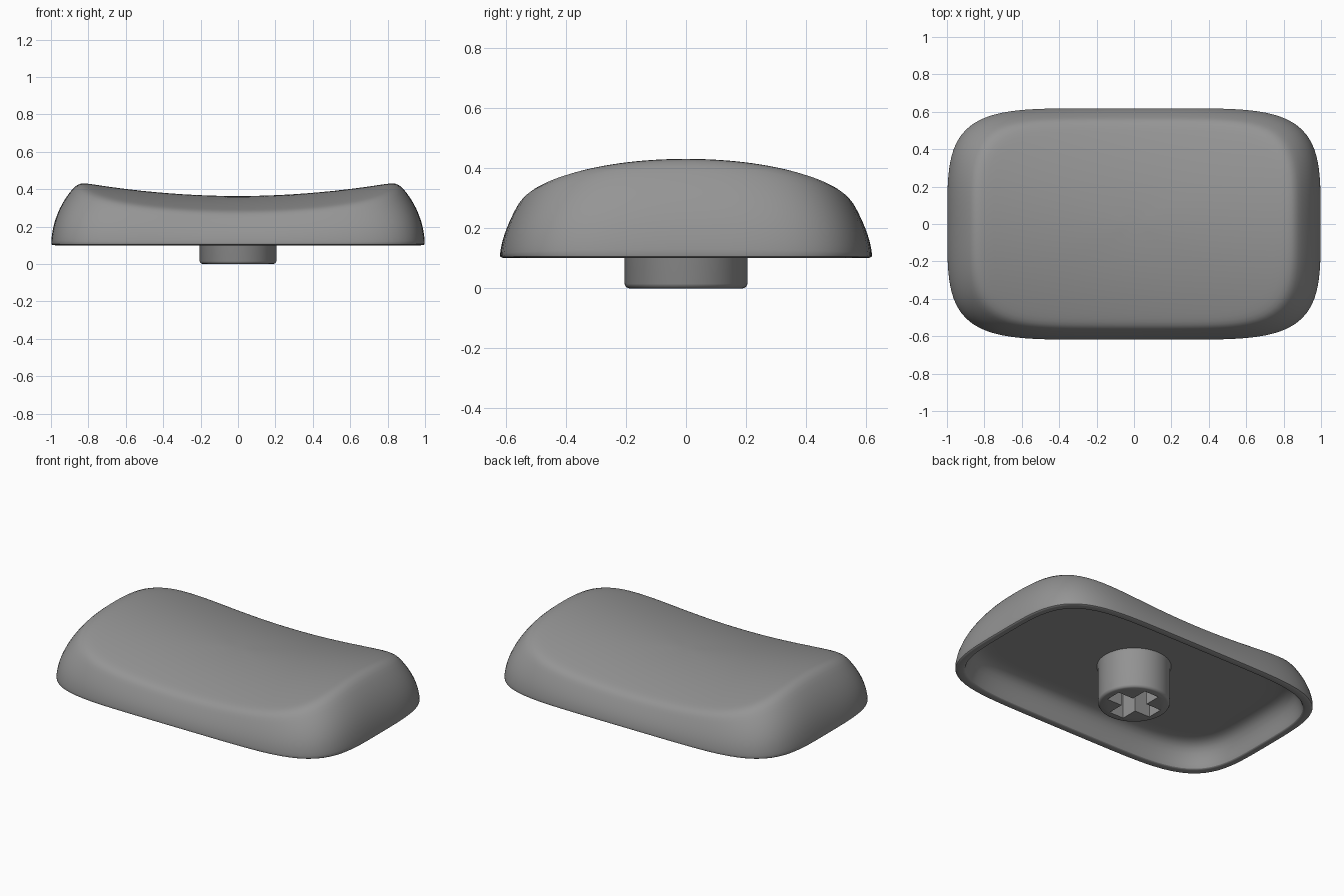
import bpy, bmesh, math

if "Cube" in bpy.data.objects:
    bpy.data.objects.remove(bpy.data.objects["Cube"])

gray = bpy.data.materials.new("gray plastic")
gray.diffuse_color = (0.3, 0.3, 0.3, 1)
gray.use_nodes = True
gray.node_tree.nodes["Principled BSDF"].inputs["Base Color"].default_value = gray.diffuse_color
SIDES = 64


def outline(a, b):
    """Rounded rectangle with bulging ends, half sizes a and b."""
    pts = []
    for i in range(SIDES):
        t = 2 * math.pi * i / SIDES
        c, s = math.cos(t), math.sin(t)
        # distance from centre along the stretched direction, found by bisection
        lo, hi = 0.0, 2.0
        for _ in range(40):
            r = (lo + hi) / 2
            if abs(r * c) ** 6 + abs(r * s) ** 4 < 1:
                lo = r
            else:
                hi = r
        pts.append((a * lo * c, b * lo * s))
    return pts


def top_height(x, y):
    """Scooped along x, domed along y."""
    return 0.363 + 0.105 * x * x - 0.28 * y * y


def finish(bm, name):
    bmesh.ops.recalc_face_normals(bm, faces=bm.faces)
    mesh = bpy.data.meshes.new(name)
    bm.to_mesh(mesh)
    bm.free()
    obj = bpy.data.objects.new(name, mesh)
    bpy.context.collection.objects.link(obj)
    mesh.materials.append(gray)
    return obj


def smooth(obj):
    bpy.ops.object.select_all(action='DESELECT')
    obj.select_set(True)
    bpy.context.view_layer.objects.active = obj
    bpy.ops.object.shade_smooth_by_angle(angle=math.radians(40))


# Cap shell: rings from the ceiling, down the inside, round the rim, up and over
rings = []
for inset, z in ((0.6, 0.25), (0.2, 0.25), (0.15, 0.25), (0.1, 0.235), (0.07, 0.19),
                 (0.052, 0.12), (0.048, 0.104), (0.04, 0.1), (0.012, 0.1), (0.002, 0.104)):
    k = min(inset, 0.25)
    rings.append([(x, y, z) for x, y in outline(1 - inset, 0.62 - k)])
for s in (0.06, 0.25, 0.45, 0.65, 0.82, 0.96):
    f = s * s
    rings.append([(x, y, 0.1 + (top_height(x, y) - 0.1) * s)
                  for x, y in outline(1 - 0.15 * f, 0.62 - 0.07 * f)])
for r in (0.955, 0.88, 0.76, 0.6, 0.42, 0.24, 0.08):
    rings.append([(x, y, top_height(x, y)) for x, y in outline(0.86 * r, 0.55 * r)])

bm = bmesh.new()
loops = [[bm.verts.new(p) for p in ring] for ring in rings]
for low, high in zip(loops, loops[1:]):
    for i in range(SIDES):
        j = (i + 1) % SIDES
        bm.faces.new((low[i], low[j], high[j], high[i]))
bm.faces.new(loops[0])
bm.faces.new(loops[-1])
cap = finish(bm, "cap_shell")
sub = cap.modifiers.new("smooth", 'SUBSURF')
sub.levels = sub.render_levels = 1
smooth(cap)

# Round stem with softened lower edge, flared slightly into the ceiling
bm = bmesh.new()
profile = ((0.19, 0.0), (0.199, 0.004), (0.205, 0.015), (0.205, 0.235), (0.21, 0.246), (0.215, 0.27))
loops = [[bm.verts.new((r * math.cos(2 * math.pi * i / SIDES),
                        r * math.sin(2 * math.pi * i / SIDES), z)) for i in range(SIDES)]
         for r, z in profile]
for low, high in zip(loops, loops[1:]):
    for i in range(SIDES):
        j = (i + 1) % SIDES
        bm.faces.new((low[i], low[j], high[j], high[i]))
bm.faces.new(loops[0])
bm.faces.new(loops[-1])
stem = finish(bm, "stem")

# Cross-shaped socket cut into the stem
bm = bmesh.new()
L, W = 0.155, 0.05
cross = [(L, -W), (L, W), (W, W), (W, L), (-W, L), (-W, W),
         (-L, W), (-L, -W), (-W, -W), (-W, -L), (W, -L), (W, -W)]
base = bm.faces.new([bm.verts.new((x, y, -0.05)) for x, y in cross])
grown = bmesh.ops.extrude_face_region(bm, geom=[base])
bmesh.ops.translate(bm, vec=(0, 0, 0.28),
                    verts=[v for v in grown["geom"] if isinstance(v, bmesh.types.BMVert)])
cutter = finish(bm, "socket_cutter")
cutter.hide_render = True
cutter.hide_viewport = True
cut = stem.modifiers.new("socket", 'BOOLEAN')
cut.operation = 'DIFFERENCE'
cut.solver = 'EXACT'
cut.object = cutter
smooth(stem)
